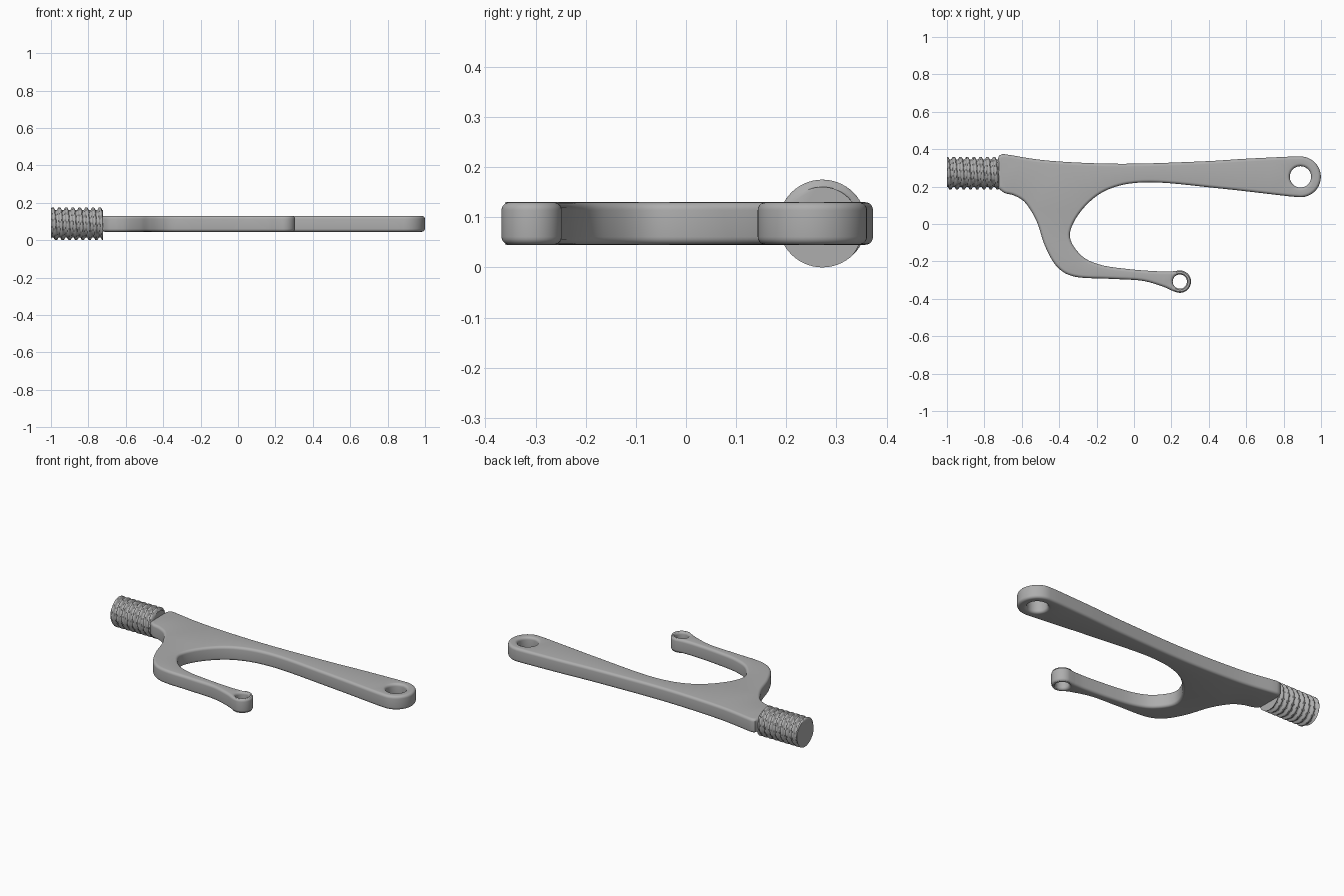
import bpy, bmesh, math
from mathutils import Vector

cube = bpy.data.objects.get("Cube")
if cube:
    bpy.data.objects.remove(cube)

steel = bpy.data.materials.new("steel_grey")
steel.use_nodes = True
GREY = (0.42, 0.42, 0.42, 1)
steel.diffuse_color = GREY
steel.node_tree.nodes["Principled BSDF"].inputs["Base Color"].default_value = GREY

MID_Z, HALF, ROUND = 0.0875, 0.0425, 0.016


def finish(bm, name, angle):
    bmesh.ops.recalc_face_normals(bm, faces=bm.faces)
    mesh = bpy.data.meshes.new(name)
    bm.to_mesh(mesh)
    bm.free()
    mesh.materials.append(steel)
    ob = bpy.data.objects.new(name, mesh)
    bpy.context.collection.objects.link(ob)
    bpy.ops.object.select_all(action="DESELECT")
    ob.select_set(True)
    bpy.context.view_layer.objects.active = ob
    bpy.ops.object.shade_smooth_by_angle(angle=math.radians(angle))


def smooth_path(points, steps=7):
    """Catmull-Rom curve through the points."""
    p = [Vector(q) for q in points]
    p = [2 * p[0] - p[1]] + p + [2 * p[-1] - p[-2]]
    out = []
    for a, b, c, d in zip(p, p[1:], p[2:], p[3:]):
        for i in range(steps):
            t = i / steps
            out.append(0.5 * (2 * b + (c - a) * t + (2 * a - 5 * b + 4 * c - d) * t ** 2
                              + (3 * b - a - 3 * c + d) * t ** 3))
    return out + [p[-2]]


def arc(centre, r, start, end, n=24):
    angles = [math.radians(start + (end - start) * i / n) for i in range(n + 1)]
    return [Vector((centre[0] + r * math.cos(a), centre[1] + r * math.sin(a))) for a in angles]


def bridge(bm, a, b):
    for i in range(len(a)):
        j = (i + 1) % len(a)
        bm.faces.new((a[i], a[j], b[j], b[i]))


def inset(loop, d):
    """Offset a loop to its left, into the solid."""
    out = []
    for i, p in enumerate(loop):
        before = (p - loop[i - 1]).normalized()
        after = (loop[(i + 1) % len(loop)] - p).normalized()
        t = (before + after).normalized()
        out.append(p + Vector((-t.y, t.x)) * d / max(0.6, t.dot(after)))
    return out


# Outline of the forked lever, anticlockwise
LONG_END, SHORT_END = (0.89, 0.252), (0.245, -0.308)
leg = smooth_path([(-0.725, 0.19), (-0.69, 0.165), (-0.64, 0.152), (-0.58, 0.112), (-0.52, 0.013),
                   (-0.475, -0.12), (-0.41, -0.23), (-0.315, -0.282), (-0.13, -0.293),
                   (0.04, -0.303), (0.15, -0.333), (0.205, -0.357)])
hook = smooth_path([(0.205, -0.253), (0.13, -0.253), (-0.02, -0.242), (-0.18, -0.218), (-0.285, -0.165),
                    (-0.343, -0.055), (-0.27, 0.085), (-0.13, 0.188), (0.085, 0.223),
                    (0.46, 0.19), (0.83, 0.148)])
back = smooth_path([(0.83, 0.36), (0.6, 0.349), (0.35, 0.334), (-0.075, 0.322), (-0.45, 0.338),
                    (-0.69, 0.373)])
heel = smooth_path([(-0.705, 0.373), (-0.727, 0.35), (-0.727, 0.21)], 3)
outline = leg + arc(SHORT_END, 0.06, -108, 90) + hook + arc(LONG_END, 0.109, -92, 90) + back + heel

# Clockwise eyelets, so that inset also moves into the solid
loops = [outline,
         arc(LONG_END, 0.057, 360, 0, 40)[:-1],
         arc(SHORT_END, 0.038, 360, 0, 32)[:-1]]

# Lever with rounded rims
bm = bmesh.new()
caps = {-1: [], 1: []}
turns = [math.pi / 2 * i / 5 for i in range(6)]
levels = [(ROUND * (1 - math.cos(a)), HALF - ROUND + ROUND * math.sin(a)) for a in turns]
section = [(d, -h) for d, h in reversed(levels)] + levels
for loop in loops:
    rings = []
    for d, h in section:
        rings.append([bm.verts.new((p.x, p.y, MID_Z + h)) for p in inset(loop, d)])
    for a, b in zip(rings, rings[1:]):
        bridge(bm, a, b)
    caps[-1].append(rings[0])
    caps[1].append(rings[-1])
for side, rings in caps.items():
    edges = [bm.edges.get((r[i - 1], r[i])) for r in rings for i in range(len(r))]
    bmesh.ops.triangle_fill(bm, use_beauty=True, edges=edges, normal=(0, 0, side))
finish(bm, "forked_lever", 40)

# Threaded stud: helical ridge around the shaft
START, END, AXIS_Y = -1.0, -0.722, 0.272
PITCH, ROOT, DEPTH = 0.036, 0.073, 0.0145
SEGMENTS, RINGS = 56, 92
bm = bmesh.new()
rings = []
for i in range(RINGS + 1):
    x = START + (END - START) * i / RINGS
    ring = []
    for k in range(SEGMENTS):
        a = math.tau * k / SEGMENTS
        wave = math.cos(math.tau * (x - START) / PITCH - a)
        r = ROOT + DEPTH * min(1, max(0, 0.5 + 0.8 * wave))
        ring.append(bm.verts.new((x, AXIS_Y + r * math.cos(a), MID_Z + r * math.sin(a))))
    rings.append(ring)
for a, b in zip(rings, rings[1:]):
    bridge(bm, a, b)
bm.faces.new(rings[0])
bm.faces.new(rings[-1])
finish(bm, "threaded_stud", 50)
